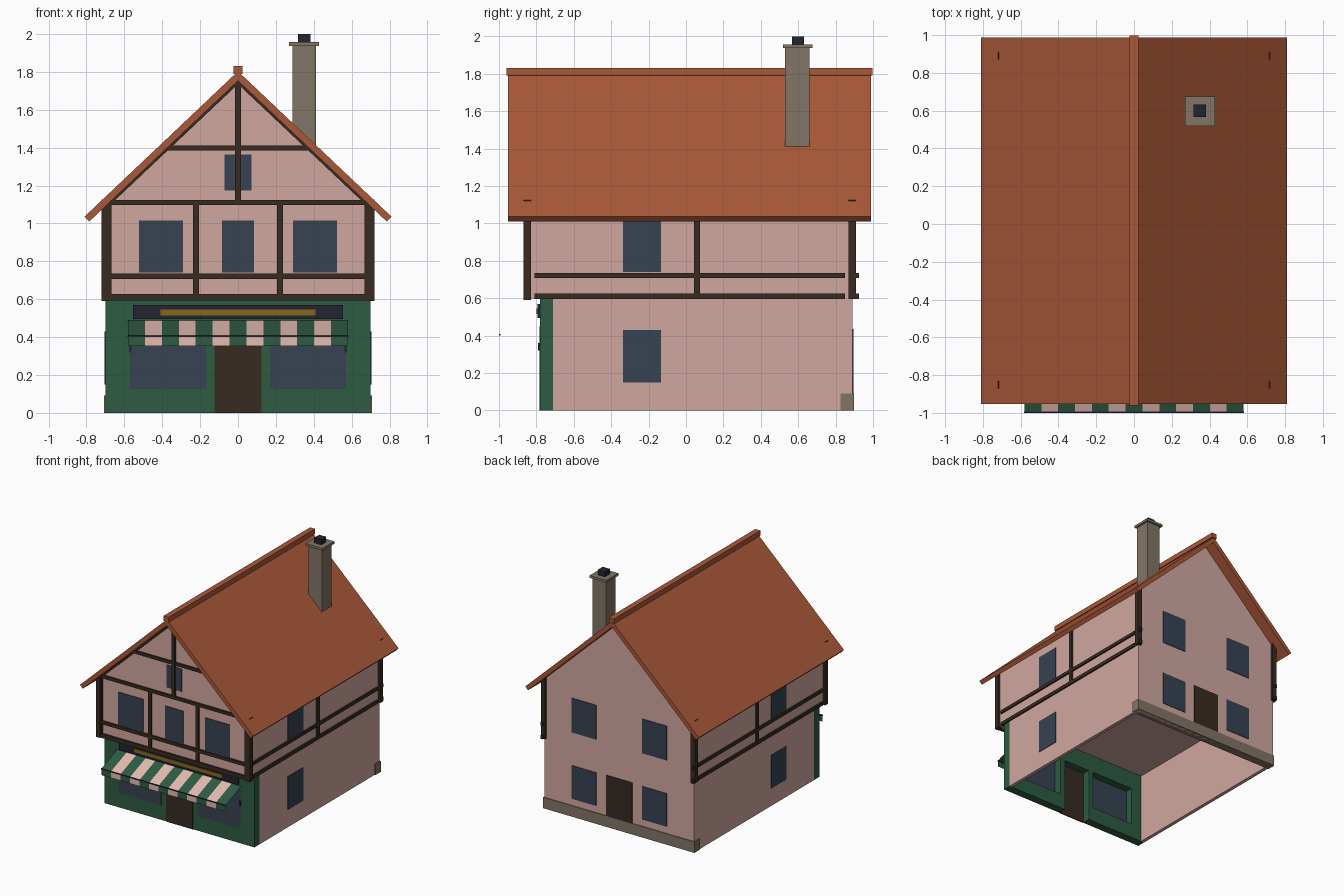
import bpy, bmesh, math
from mathutils import Vector


def material(name, rgb):
    m = bpy.data.materials.new(name)
    m.diffuse_color = (*rgb, 1)
    return m


PLASTER = material("pink plaster", (0.64, 0.39, 0.35))
GREEN = material("shop green", (0.026, 0.105, 0.054))
ROOF = material("clay roof", (0.40, 0.098, 0.040))
TIMBER = material("dark timber", (0.038, 0.024, 0.015))
GLASS = material("window glass", (0.038, 0.055, 0.085))
STONE = material("grey stone", (0.225, 0.178, 0.132))
BLACK = material("iron black", (0.016, 0.017, 0.028))
GOLD = material("gold band", (0.24, 0.14, 0.014))
CREAM = material("awning cream", (0.78, 0.50, 0.44))


def finish(name, bm, *mats):
    me = bpy.data.meshes.new(name)
    bm.to_mesh(me)
    bm.free()
    for m in mats:
        me.materials.append(m)
    ob = bpy.data.objects.new(name, me)
    bpy.context.collection.objects.link(ob)
    return ob


def boxes(name, mat, *spans, mirror=False):
    """One object of boxes (x0, x1, y0, y1, z0, z1), optionally mirrored in x."""
    bm = bmesh.new()
    spans = list(spans)
    if mirror:
        spans += [(-s[1], -s[0], *s[2:]) for s in spans]
    for x0, x1, y0, y1, z0, z1 in spans:
        vs = bmesh.ops.create_cube(bm, size=1)["verts"]
        bmesh.ops.scale(bm, vec=(x1 - x0, y1 - y0, z1 - z0), verts=vs)
        bmesh.ops.translate(bm, vec=((x0 + x1) / 2, (y0 + y1) / 2, (z0 + z1) / 2), verts=vs)
    return finish(name, bm, mat)


def prism(name, mat, profile, y0, y1):
    """Extrude an (x, z) outline along y."""
    bm = bmesh.new()
    f = bm.faces.new([bm.verts.new((x, y0, z)) for x, z in profile])
    new = bmesh.ops.extrude_face_region(bm, geom=[f])["geom"]
    vs = [g for g in new if isinstance(g, bmesh.types.BMVert)]
    bmesh.ops.translate(bm, vec=(0, y1 - y0, 0), verts=vs)
    bmesh.ops.recalc_face_normals(bm, faces=bm.faces)
    return finish(name, bm, mat)


def mirrored(profile):
    return profile + [(-x, z) for x, z in reversed(profile) if x > 0]


# Hollow ground floor, open underneath
boxes("ground_side_walls", PLASTER, (0.67, 0.70, -0.71, 0.89, 0, 0.60), mirror=True)
boxes("ground_back_wall", PLASTER, (-0.67, 0.67, 0.86, 0.89, 0, 0.60))
boxes("back_plinth", STONE, (-0.707, 0.707, 0.825, 0.897, 0, 0.092))

# Overhanging upper floor with gables
prism("upper_floor", PLASTER,
      [(-0.70, 0.60), (0.70, 0.60), (0.70, 1.092), (0, 1.752), (-0.70, 1.092)], -0.85, 0.89)

# Green shopfront around glass and door
boxes("shop_pilasters", GREEN, (0.57, 0.70, -0.78, -0.71, 0, 0.45),
      (0.125, 0.17, -0.78, -0.71, 0, 0.45), mirror=True)
boxes("shop_stallrisers", GREEN, (0.17, 0.57, -0.78, -0.71, 0, 0.125), mirror=True)
boxes("shop_fascia", GREEN, (-0.70, 0.70, -0.78, -0.71, 0.45, 0.60))
boxes("shop_windows", GLASS, (0.17, 0.57, -0.783, -0.775, 0.125, 0.45), mirror=True)
boxes("shop_door", TIMBER, (-0.125, 0.125, -0.784, -0.775, 0, 0.45))
boxes("sign_board", BLACK, (-0.555, 0.555, -0.795, -0.775, 0.495, 0.57))
boxes("sign_band", GOLD, (-0.41, 0.41, -0.80, -0.795, 0.515, 0.545))

# Striped awning: sloping sheet and hanging valance
bm = bmesh.new()
N, W = 13, 0.58
path = [(-0.785, 0.487), (-0.997, 0.405), (-0.997, 0.352)]
grid = [[bm.verts.new((-W + 2 * W * i / N, y, z)) for y, z in path] for i in range(N + 1)]
for i in range(N):
    for j in range(2):
        f = bm.faces.new([grid[i][j], grid[i][j + 1], grid[i + 1][j + 1], grid[i + 1][j]])
        f.material_index = i % 2
finish("awning", bm, GREEN, CREAM)
boxes("awning_rod", BLACK, (-0.582, 0.582, -1.0, -0.992, 0.400, 0.409))
boxes("awning_brackets", BLACK, (0.562, 0.574, -0.79, -0.775, 0.32, 0.36), mirror=True)

# Timber frame: corner posts, front, sides and gable
boxes("corner_posts", TIMBER, (0.68, 0.72, -0.87, -0.83, 0.59, 1.125),
      (0.68, 0.72, 0.87, 0.91, 0.595, 1.125), mirror=True)
boxes("front_end_posts", TIMBER, (0.668, 0.69, -0.865, -0.845, 0.60, 1.12), mirror=True)
boxes("front_rails", TIMBER, *[(-0.69, 0.69, -0.866, -0.845, z0, z1) for z0, z1 in
                               ((0.592, 0.627), (0.708, 0.735), (1.097, 1.123))])
boxes("front_studs", TIMBER, (0.207, 0.237, -0.864, -0.845, 0.60, 1.11), mirror=True)
boxes("side_rails", TIMBER, (0.69, 0.713, -0.81, 0.85, 0.596, 0.625),
      (0.69, 0.713, -0.81, 0.85, 0.708, 0.735), mirror=True)
boxes("side_studs", TIMBER, (0.69, 0.712, 0.042, 0.075, 0.60, 1.09), mirror=True)
boxes("back_rail_ends", TIMBER, (0.69, 0.713, 0.89, 0.925, 0.596, 0.625),
      (0.69, 0.713, 0.89, 0.925, 0.708, 0.735), mirror=True)
boxes("gable_post", TIMBER, (-0.015, 0.015, -0.866, -0.845, 1.12, 1.745))
boxes("gable_collar", TIMBER, (-0.37, 0.37, -0.864, -0.845, 1.385, 1.411))
prism("gable_rafters", TIMBER,
      [(-0.67, 1.122), (0, 1.754), (0.67, 1.122), (0.65, 1.122), (0, 1.735), (-0.65, 1.122)],
      -0.864, -0.845)

# Window and door plates
boxes("front_windows", GLASS, (-0.085, 0.085, -0.855, -0.847, 0.74, 1.015),
      (-0.072, 0.072, -0.855, -0.847, 1.175, 1.365),
      (0.29, 0.522, -0.855, -0.847, 0.74, 1.015), (-0.522, -0.29, -0.855, -0.847, 0.74, 1.015))
boxes("side_windows", GLASS, (0.697, 0.705, -0.338, -0.135, 0.15, 0.43),
      (0.697, 0.705, -0.338, -0.135, 0.74, 1.02), mirror=True)
boxes("back_windows", GLASS, (0.215, 0.445, 0.887, 0.895, 0.15, 0.43),
      (0.215, 0.445, 0.887, 0.895, 0.71, 1.0), mirror=True)
boxes("back_door", TIMBER, (-0.122, 0.122, 0.887, 0.895, 0.01, 0.435))

# Roof slabs, ridge and chimney
prism("roof", ROOF, [(0, 1.803), (0.81, 1.036), (0.785, 1.010), (0, 1.753),
                     (-0.785, 1.010), (-0.81, 1.036)], -0.953, 0.988)
boxes("ridge_cap", ROOF, (-0.024, 0.024, -0.96, 0.997, 1.79, 1.832))
boxes("chimney", STONE, (0.287, 0.413, 0.53, 0.66, 1.13, 1.94))
boxes("chimney_cap", STONE, (0.27, 0.428, 0.518, 0.676, 1.937, 1.957))
boxes("chimney_pot", BLACK, (0.316, 0.382, 0.566, 0.632, 1.955, 2.0))
